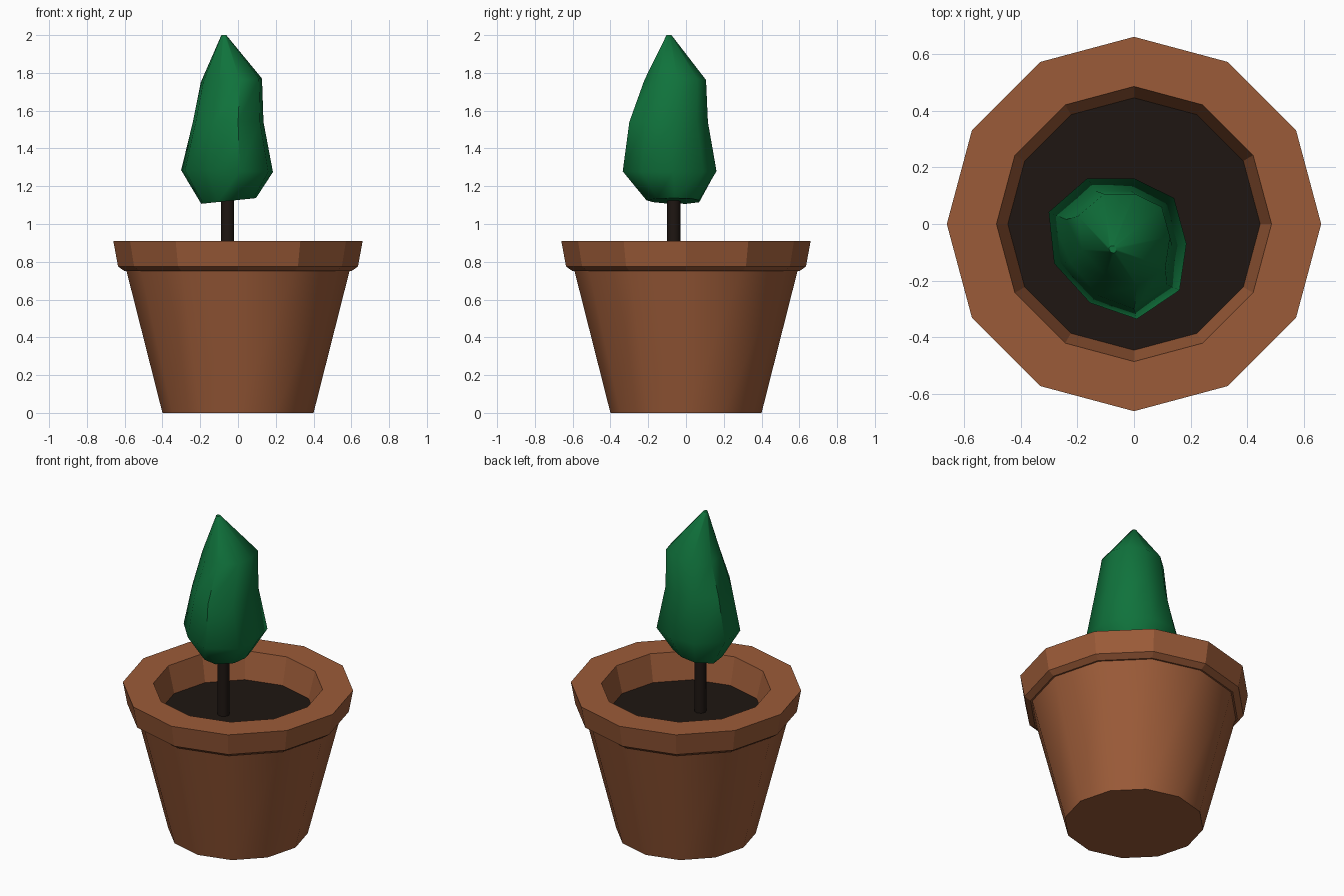
import bpy, bmesh
from math import cos, sin, pi, radians

if "Cube" in bpy.data.objects:
    bpy.data.objects.remove(bpy.data.objects["Cube"])


def material(name, rgb):
    m = bpy.data.materials.new(name)
    m.diffuse_color = (*rgb, 1)
    m.use_nodes = True
    m.node_tree.nodes["Principled BSDF"].inputs["Base Color"].default_value = m.diffuse_color
    return m


def loft(name, rings, mat, cap_start=False, cap_end=False, smooth=None):
    """Skin a stack of equal-length point rings."""
    bm = bmesh.new()
    loops = [[bm.verts.new(p) for p in ring] for ring in rings]
    for a, b in zip(loops, loops[1:]):
        for i in range(len(a)):
            j = (i + 1) % len(a)
            bm.faces.new((a[i], a[j], b[j], b[i]))
    if cap_start:
        bm.faces.new(loops[0][::-1])
    if cap_end:
        bm.faces.new(loops[-1])
    me = bpy.data.meshes.new(name)
    bm.to_mesh(me)
    bm.free()
    ob = bpy.data.objects.new(name, me)
    bpy.context.collection.objects.link(ob)
    me.materials.append(mat)
    if smooth:
        bpy.ops.object.select_all(action='DESELECT')
        ob.select_set(True)
        bpy.context.view_layer.objects.active = ob
        bpy.ops.object.shade_smooth_by_angle(angle=radians(smooth))
    return ob


def circle(r, z, n=12, cx=0, cy=0):
    return [(cx + r * cos(2 * pi * i / n), cy + r * sin(2 * pi * i / n), z) for i in range(n)]


terracotta = material("terracotta", (0.33, 0.105, 0.04))
dark = material("dark_earth", (0.013, 0.008, 0.006))
green = material("leaf_green", (0.005, 0.17, 0.045))

# Tapered pot body
loft("pot_body", [circle(0.40, 0), circle(0.59, 0.75)], terracotta, cap_start=True, smooth=40)

# Faceted rim with chamfered underside and inner wall
rim = [(0.59, 0.75), (0.60, 0.75), (0.635, 0.775), (0.66, 0.91), (0.485, 0.91), (0.445, 0.745)]
loft("pot_rim", [circle(r, z) for r, z in rim], terracotta)

# Soil disc
loft("soil", [circle(0.445, 0.745)], dark, cap_end=True)

# Trunk
loft("trunk", [circle(0.035, z, 8, -0.055, -0.065) for z in (0.745, 1.2)], dark,
     cap_start=True, cap_end=True, smooth=50)

# Foliage: one irregular nine-sided outline, resized and shifted at each height
outline = [(1.0, 0.07), (0.82, 0.72), (0.24, 1.0), (-0.44, 1.0), (-1.0, 0.52),
           (-0.92, -0.21), (-0.40, -0.77), (0.28, -1.0), (0.90, -0.59)]
# centre x, centre y, half width, half depth, height, sideways tilt
levels = [(-0.05, -0.07, 0.145, 0.14, 1.122, 0.015),
          (-0.058, -0.087, 0.243, 0.248, 1.28, -0.005),
          (-0.052, -0.092, 0.187, 0.208, 1.54, 0),
          (-0.035, -0.057, 0.162, 0.163, 1.76, 0.01),
          (-0.075, -0.09, 0.013, 0.013, 2.0, 0)]
rings = [[(cx + u * rx, cy + v * ry, z + u * t) for u, v in outline]
         for cx, cy, rx, ry, z, t in levels]
loft("foliage", rings, green, cap_start=True, cap_end=True, smooth=50)
